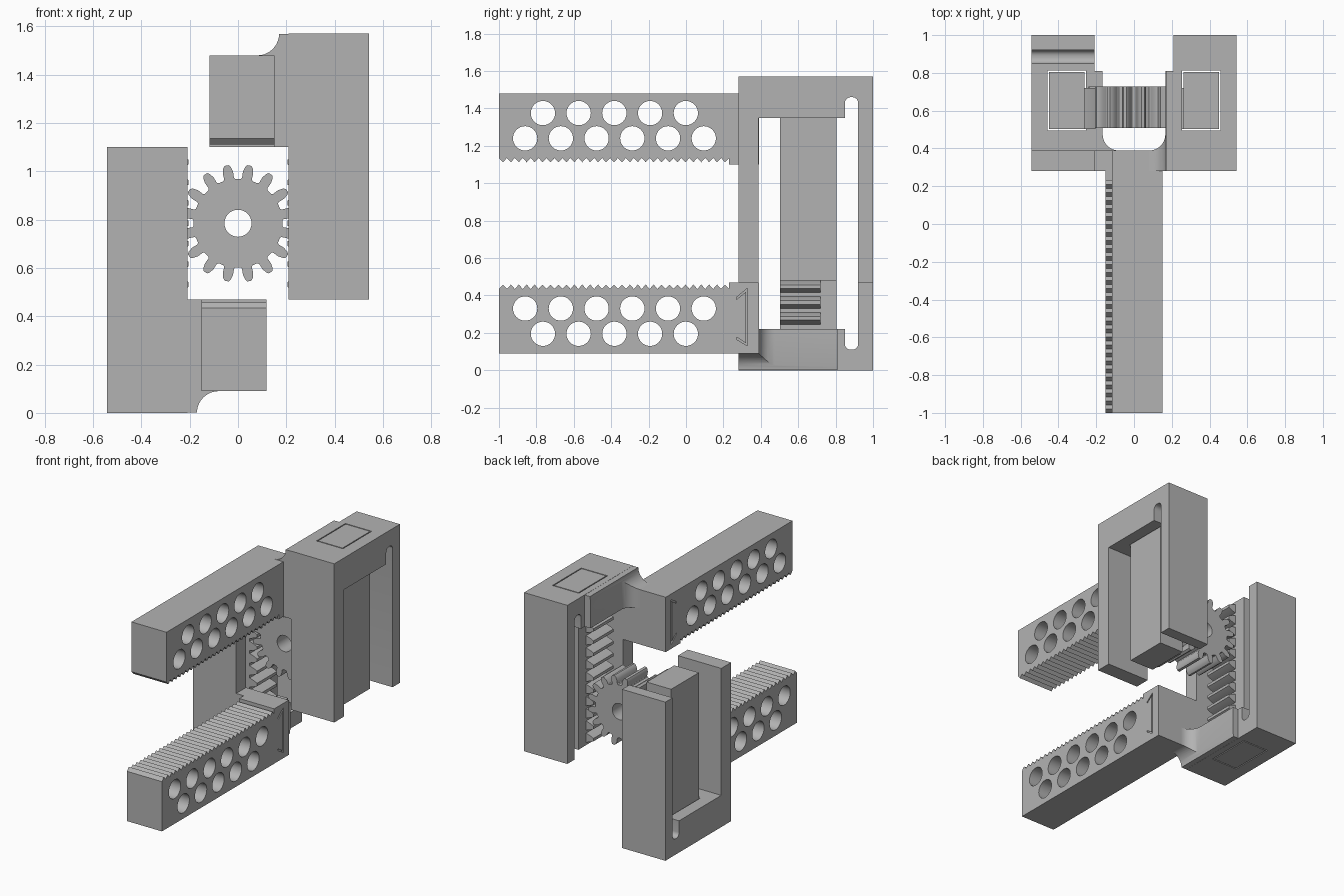
import bpy, bmesh
from math import sin, cos, pi, radians
from mathutils import Matrix, Vector

if "Cube" in bpy.data.objects:
    bpy.data.objects.remove(bpy.data.objects["Cube"])

grey = bpy.data.materials.new("light_grey")
grey.use_nodes = True
tone = (0.45, 0.45, 0.45, 1)
grey.diffuse_color = tone
grey.node_tree.nodes["Principled BSDF"].inputs["Base Color"].default_value = tone

MID = 0.785          # height of the gear axis


def prism(name, polys, axis, lo, hi):
    """Extrude flat outlines along an axis from lo to hi."""
    place = {"X": lambda u, v, d: (d, u, v),
             "Y": lambda u, v, d: (u, d, v),
             "Z": lambda u, v, d: (u, v, d)}[axis]
    bm = bmesh.new()
    for pts in polys:
        face = bm.faces.new([bm.verts.new(place(u, v, lo)) for u, v in pts])
        ext = bmesh.ops.extrude_face_region(bm, geom=[face])
        verts = [g for g in ext["geom"] if isinstance(g, bmesh.types.BMVert)]
        bmesh.ops.translate(bm, verts=verts, vec=Vector(place(0, 0, hi - lo)))
    bmesh.ops.recalc_face_normals(bm, faces=bm.faces)
    mesh = bpy.data.meshes.new(name)
    bm.to_mesh(mesh)
    bm.free()
    mesh.materials.append(grey)
    ob = bpy.data.objects.new(name, mesh)
    bpy.context.collection.objects.link(ob)
    return ob


def rect(u0, u1, v0, v1):
    return [(u0, v0), (u1, v0), (u1, v1), (u0, v1)]


def arc(cu, cv, r, start, end, n=10):
    return [(cu + r * cos(radians(start + (end - start) * i / n)),
             cv + r * sin(radians(start + (end - start) * i / n))) for i in range(n + 1)]


def boolean(ob, tool, operation="DIFFERENCE"):
    mod = ob.modifiers.new("cut", "BOOLEAN")
    mod.object, mod.operation, mod.solver = tool, operation, "EXACT"
    graph = bpy.context.evaluated_depsgraph_get()
    mesh = bpy.data.meshes.new_from_object(ob.evaluated_get(graph))
    ob.modifiers.clear()
    ob.data = mesh
    bpy.data.objects.remove(tool)


def smooth(ob):
    bpy.ops.object.select_all(action="DESELECT")
    ob.select_set(True)
    bpy.context.view_layer.objects.active = ob
    bpy.ops.object.shade_smooth_by_angle(angle=radians(30))


# Slider frame: U outline with a relief slot beside the back leg
outline = [(0.28, 0.47), (0.28, 1.57), (1, 1.57), (1, 0.47), (0.92, 0.47)]
outline += arc(0.89, 1.43, 0.03, 0, 90, 5) + arc(0.88, 1.43, 0.03, 90, 180, 5)
outline += [(0.85, 1.35), (0.388, 1.35), (0.388, 0.47)]
frame = prism("upper_frame", [outline], "X", 0.21, 0.542)
boolean(frame, prism("bar_hole", [rect(0.255, 0.457, 0.495, 0.812)], "Z", 1.2, 1.7))

# Guide bar held in the frame's socket
bar = prism("upper_guide_bar", [rect(0.262, 0.45, 0.502, 0.805)], "Z", 0.48, 1.57)

# Rack teeth meshing with the gear
pitch = 0.0845
teeth = []
for k in range(-3, 7):
    z = MID + k * pitch
    teeth.append([(0.265, z - 0.033), (0.255, z - 0.03), (0.228, z - 0.021), (0.205, z - 0.01),
                  (0.205, z + 0.01), (0.228, z + 0.021), (0.255, z + 0.03), (0.265, z + 0.033)])
rack = prism("upper_rack", teeth, "Y", 0.502, 0.72)

# Connector with a fillet on top and another behind the arm
top_curve = [(0.22, 1.35), (0.08, 1.35)] + arc(0.08, 1.57, 0.09, -90, 0) + [(0.22, 1.57)]
plan_curve = [(0.22, 0.28), (0.08, 0.28)] + arc(0.08, 0.475, 0.086, -90, 0) + [(0.166, 0.81), (0.22, 0.81)]
connector = prism("upper_connector", [top_curve], "Y", 0.2, 0.9)
boolean(connector, prism("plan", [plan_curve], "Z", 1.3, 1.569), "INTERSECT")
web = prism("upper_web", [rect(0.14, 0.22, 0.28, 0.389)], "Z", 1.1, 1.36)

# Gripping arm with serrated underside
count = 29
step = 1.23 / count
arm_side = [(-1, 1.48), (-1, 1.135)]
for i in range(count):
    arm_side += [(-1 + (i + 0.5) * step, 1.112), (-1 + (i + 1) * step, 1.135)]
arm_side += [(0.23, 1.1), (0.389, 1.1), (0.389, 1.48)]
arm = prism("upper_arm", [arm_side], "X", -0.117, 0.152)

# Two staggered rows of lightening holes
holes = []
for row_z, first, n in ((1.375, -0.765, 5), (1.24, -0.86, 6)):
    holes += [arc(first + i * 0.191, row_z, 0.065, 0, 348.75, 31) for i in range(n)]
boolean(arm, prism("holes", holes, "X", -0.3, 0.3))

# Thin bracket-shaped groove on the arm's free side
groove = [(0.27, 1.18), (0.33, 1.13), (0.33, 1.44), (0.27, 1.405),
          (0.27, 1.393), (0.32, 1.424), (0.32, 1.151), (0.27, 1.192)]
boolean(arm, prism("groove", [groove], "X", -0.2, -0.107))

# Second jaw: half turn about the gear axis
turn = Matrix.Translation((0, 0, MID)) @ Matrix.Rotation(pi, 4, "Y") @ Matrix.Translation((0, 0, -MID))
for ob in (frame, bar, rack, connector, web, arm):
    smooth(ob)
    twin = ob.copy()
    twin.data = ob.data.copy()
    twin.data.transform(turn)
    twin.name = ob.name.replace("upper", "lower")
    bpy.context.collection.objects.link(twin)

# Pinion gear with sixteen rounded teeth
gear_outline = []
for i in range(16):
    mid = (i + 0.5) * pi / 8
    for r, half in ((0.184, 0.135), (0.19, 0.108), (0.215, 0.1), (0.235, 0.068), (0.244, 0.035)):
        gear_outline.append((r * cos(mid - half), MID + r * sin(mid - half)))
    for r, half in ((0.244, 0.035), (0.235, 0.068), (0.215, 0.1), (0.19, 0.108), (0.184, 0.135)):
        gear_outline.append((r * cos(mid + half), MID + r * sin(mid + half)))
gear = prism("pinion_gear", [gear_outline], "Y", 0.508, 0.728)
boolean(gear, prism("bore", [arc(0, MID, 0.056, 0, 348.75, 31)], "Y", 0.3, 0.9))
smooth(gear)
